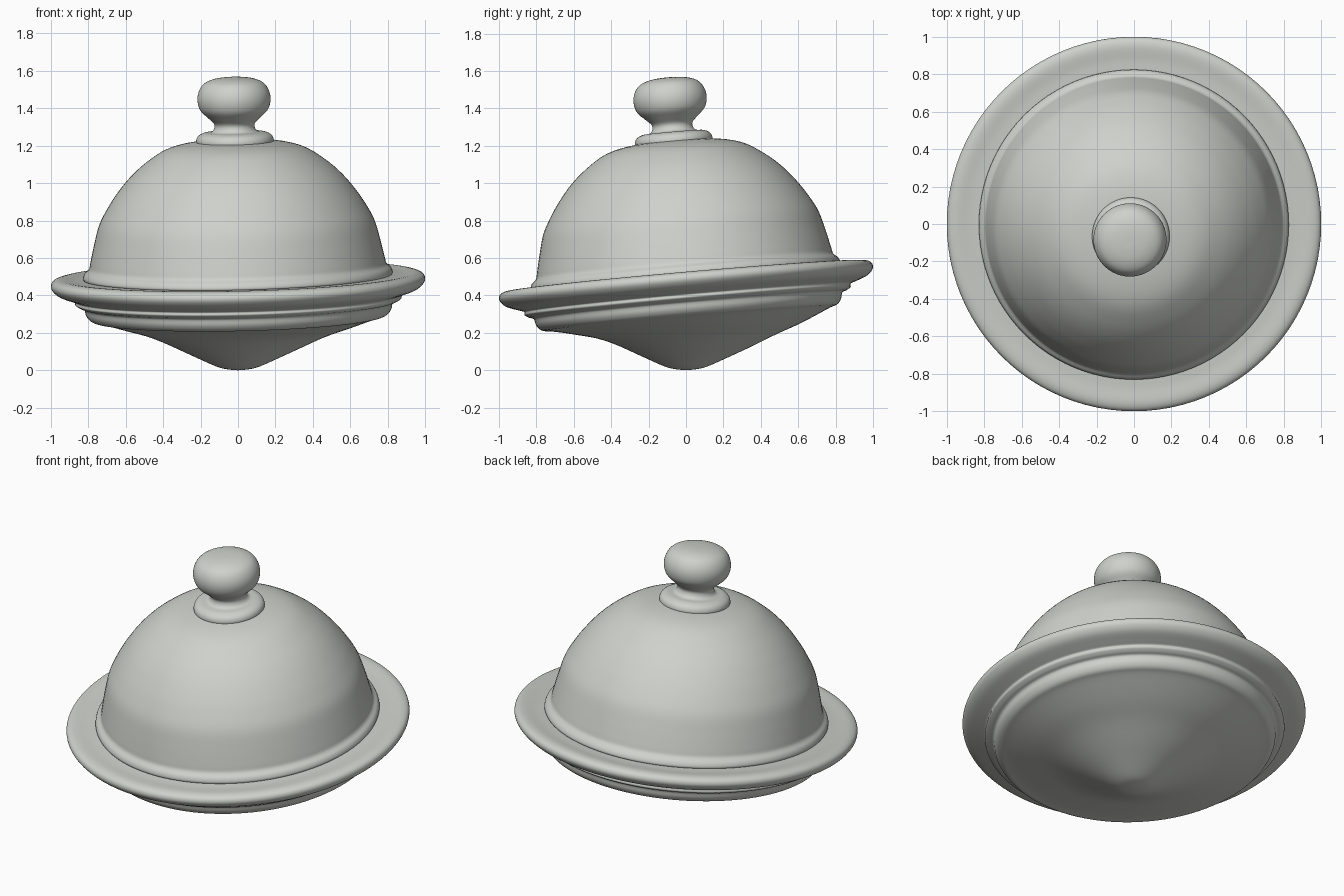
import bpy, bmesh, math
from mathutils import Vector

if "Cube" in bpy.data.objects:
    bpy.data.objects.remove(bpy.data.objects["Cube"])

RIM_Z = 0.47               # height of the rim centre
LEAN = (-0.022, -0.087)    # sideways lean of the axis per unit of height
SEGS = 96

glaze = bpy.data.materials.new("pale grey glaze")
glaze.diffuse_color = (0.62, 0.64, 0.60, 1.0)
glaze.use_nodes = True
glaze.node_tree.nodes["Principled BSDF"].inputs["Base Color"].default_value = glaze.diffuse_color


def smooth_profile(pts, steps=4):
    """Catmull-Rom curve through the (radius, height) points."""
    p = [Vector(q) for q in pts]
    p = [p[0]] + p + [p[-1]]
    out = []
    for i in range(1, len(p) - 2):
        a, b, c, d = p[i - 1:i + 3]
        for s in range(steps):
            t = s / steps
            v = 0.5 * (2 * b + (c - a) * t + (2 * a - 5 * b + 4 * c - d) * t ** 2
                       + (3 * b - a - 3 * c + d) * t ** 3)
            out.append((max(v.x, 0.0), v.y))
    out.append(tuple(p[-1]))
    return out


def tilt(r, z):
    """Full lean everywhere, fading out toward the point under the dish."""
    if z > -0.19:
        return 1.0
    return min(1.0, max(0.0, (r - 0.35) / 0.42))


def lathe(name, pts):
    bm = bmesh.new()
    rings = []
    for r, z in smooth_profile(pts):
        k = tilt(r, z)
        ring = []
        for i in range(SEGS):
            a = 2 * math.pi * i / SEGS
            x, y = r * math.cos(a), r * math.sin(a)
            ring.append(bm.verts.new((x + k * LEAN[0] * z, y + k * LEAN[1] * z,
                                      RIM_Z + z - k * (LEAN[0] * x + LEAN[1] * y))))
        rings.append(ring)
    for lo, hi in zip(rings, rings[1:]):
        for i in range(SEGS):
            j = (i + 1) % SEGS
            bm.faces.new((lo[i], lo[j], hi[j], hi[i]))
    bmesh.ops.remove_doubles(bm, verts=bm.verts, dist=0.0004)
    bmesh.ops.recalc_face_normals(bm, faces=bm.faces)
    mesh = bpy.data.meshes.new(name)
    bm.to_mesh(mesh)
    bm.free()
    mesh.materials.append(glaze)
    ob = bpy.data.objects.new(name, mesh)
    bpy.context.collection.objects.link(ob)
    bpy.context.view_layer.objects.active = ob
    ob.select_set(True)
    bpy.ops.object.shade_smooth_by_angle(angle=math.radians(45))
    ob.select_set(False)
    return ob


# Dish: pointed underside, foot, stepped bead and broad rim
lathe("dish", [
    (0, -0.47), (0.06, -0.464), (0.12, -0.448), (0.25, -0.390), (0.45, -0.300),
    (0.60, -0.250), (0.74, -0.202), (0.79, -0.188), (0.815, -0.160),
    (0.825, -0.125), (0.85, -0.115), (0.872, -0.100), (0.872, -0.083),
    (0.90, -0.072), (0.96, -0.050), (0.99, -0.025), (1.0, 0.0),
    (0.988, 0.024), (0.95, 0.035), (0.88, 0.030), (0.82, 0.030), (0.70, 0.030),
    (0, 0.030)])

# Dome cover with a small flared foot
lathe("dome_cover", [
    (0.78, 0.02), (0.825, 0.030), (0.820, 0.060), (0.795, 0.085), (0.785, 0.125),
    (0.763, 0.220), (0.735, 0.320), (0.690, 0.405), (0.640, 0.480),
    (0.570, 0.565), (0.480, 0.645), (0.360, 0.718), (0.200, 0.752), (0, 0.758)])

# Knob: collar, neck and flattened ball
lathe("knob", [
    (0.17, 0.70), (0.200, 0.735), (0.207, 0.760), (0.195, 0.785), (0.165, 0.800),
    (0.125, 0.805), (0.108, 0.825), (0.110, 0.850), (0.140, 0.880),
    (0.180, 0.920), (0.195, 0.970), (0.188, 1.020), (0.160, 1.062),
    (0.110, 1.085), (0.050, 1.094), (0, 1.095)])
